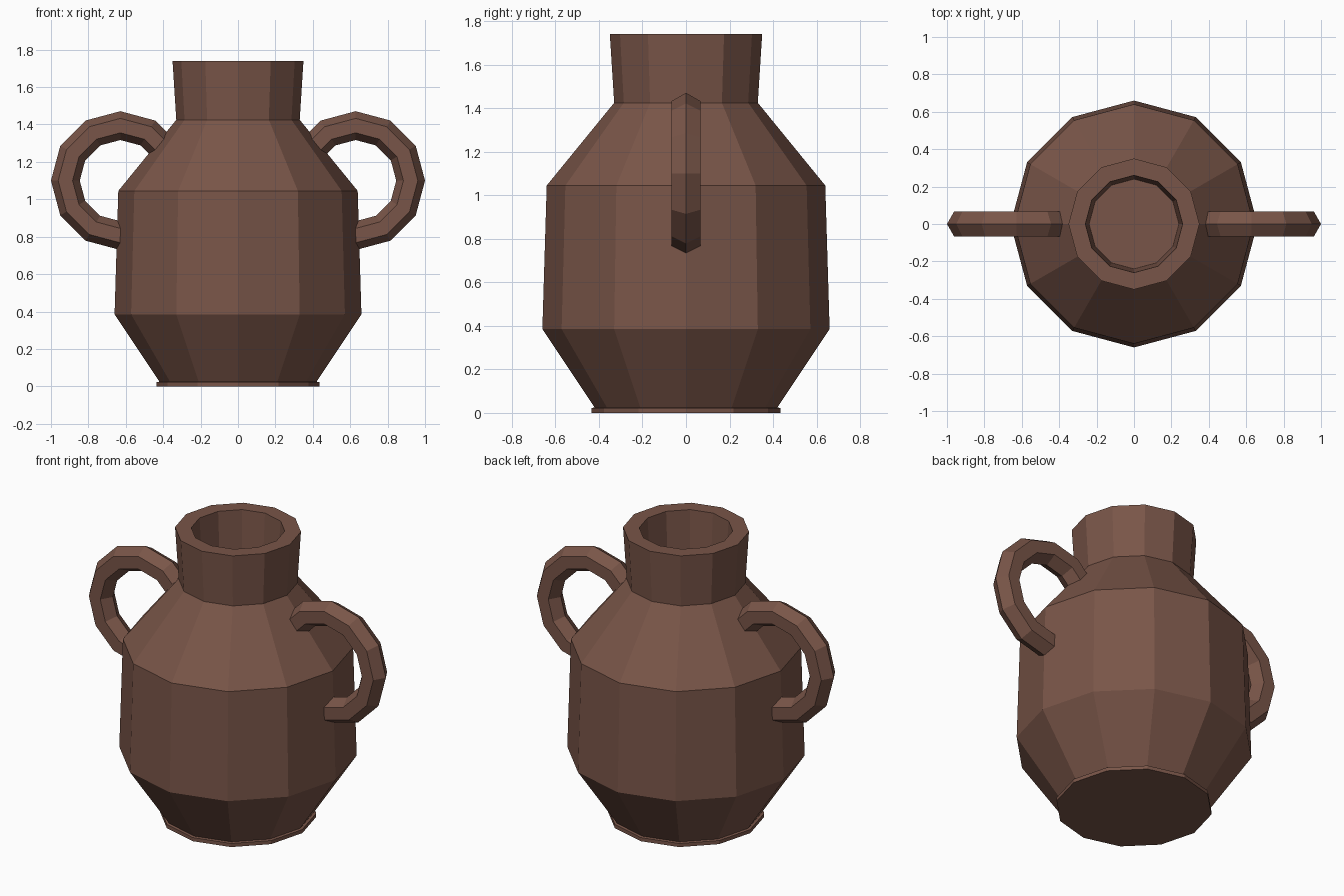
import bpy, bmesh
from math import cos, sin, pi

if "Cube" in bpy.data.objects:
    bpy.data.objects.remove(bpy.data.objects["Cube"])

SIDES = 12

clay = bpy.data.materials.new("brown_clay")
clay.diffuse_color = (0.191, 0.091, 0.065, 1)
clay.use_nodes = True
clay.node_tree.nodes["Principled BSDF"].inputs["Base Color"].default_value = clay.diffuse_color


def lathe(name, profile):
    """Revolve (radius, z) points around z and cap both ends."""
    bm = bmesh.new()
    rings = [[bm.verts.new((r * cos(2 * pi * i / SIDES), r * sin(2 * pi * i / SIDES), z))
              for i in range(SIDES)] for r, z in profile]
    for a, b in zip(rings, rings[1:]):
        for i in range(SIDES):
            j = (i + 1) % SIDES
            bm.faces.new((a[i], a[j], b[j], b[i]))
    bm.faces.new(rings[0][::-1])
    bm.faces.new(rings[-1])
    bmesh.ops.recalc_face_normals(bm, faces=bm.faces)
    mesh = bpy.data.meshes.new(name)
    bm.to_mesh(mesh)
    bm.free()
    obj = bpy.data.objects.new(name, mesh)
    bpy.context.collection.objects.link(obj)
    mesh.materials.append(clay)
    return obj


# Jar: foot, belly, shoulder, neck, rim and the recess inside the neck
lathe("jar_body", [(0.435, 0), (0.435, 0.022), (0.42, 0.025), (0.66, 0.385),
                   (0.64, 1.045), (0.33, 1.425), (0.35, 1.74),
                   (0.26, 1.74), (0.24, 1.43)])

# Ring handles with hexagonal section, sunk into the shoulder on both sides
for side, x in (("left", -0.629), ("right", 0.629)):
    bpy.ops.mesh.primitive_torus_add(location=(x, 0, 1.1), rotation=(pi / 2, 0, 0),
                                     major_segments=12, minor_segments=6,
                                     major_radius=0.294, minor_radius=0.077)
    handle = bpy.context.object
    handle.name = side + "_handle"
    handle.data.materials.append(clay)
    handle.data.shade_flat()
